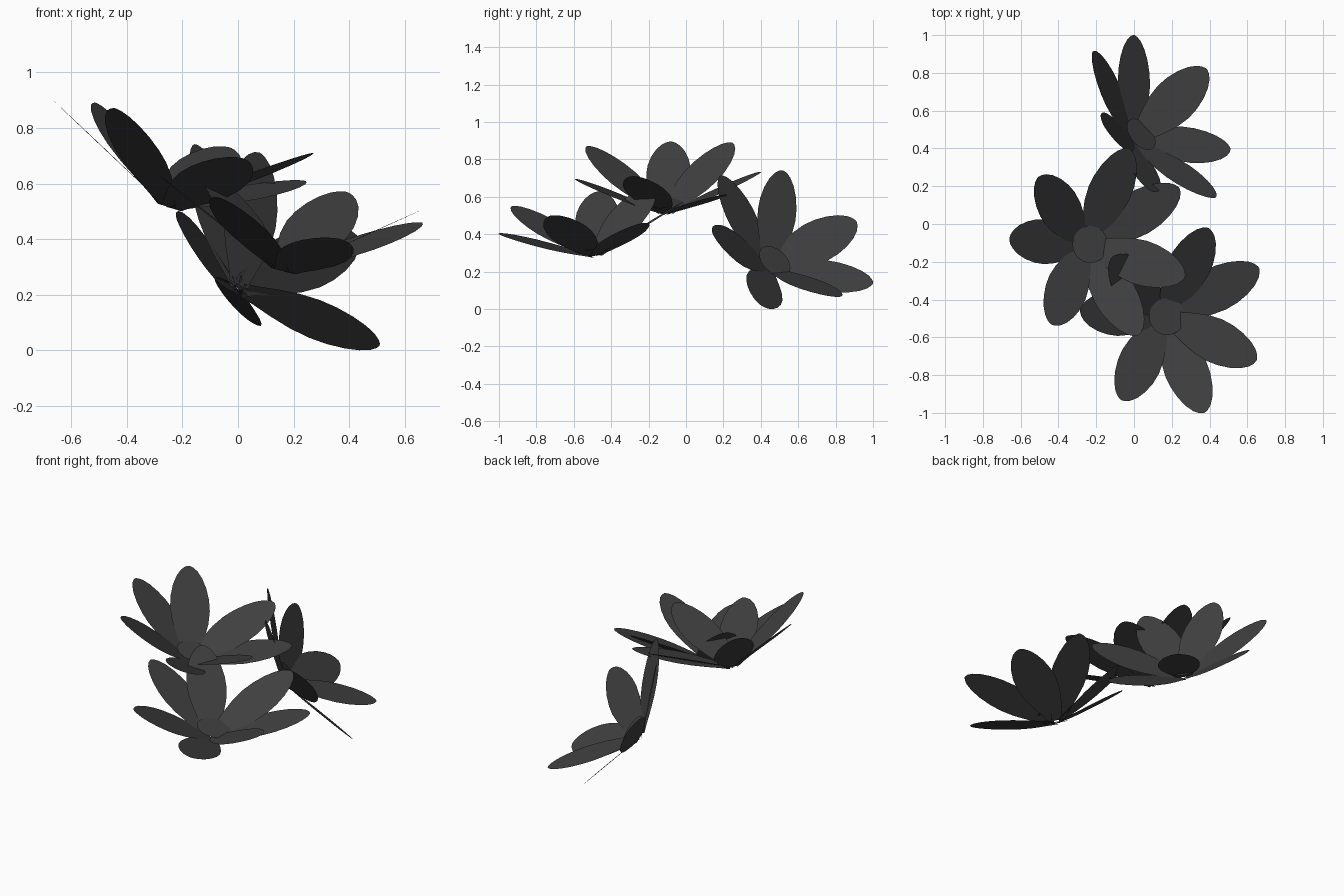
import bpy, bmesh
from math import radians
from mathutils import Vector, Matrix

if "Cube" in bpy.data.objects:
    bpy.data.objects.remove(bpy.data.objects["Cube"])

# half-widths of a flat petal along its length (fraction, half-width)
PROFILE = [(0.03, 0.042), (0.12, 0.056), (0.25, 0.084), (0.4, 0.109),
           (0.54, 0.119), (0.66, 0.115), (0.78, 0.100), (0.88, 0.077),
           (0.95, 0.050), (0.985, 0.026), (1.0, 0.006)]

# centre where the petals meet, axis, tips of the seven petals, extra roll (degrees)
BLOSSOMS = {
    "back": ((0.0, 0.443, 0.222), (0.63, 0.53, 0.57),
             [(0.08, 0.18, 0.71), (-0.22, 0.91, 0.47), (0.0, 1.0, 0.14),
              (0.385, 0.82, 0.065), (0.51, 0.40, 0.02), (0.43, 0.14, 0.41),
              (-0.16, 0.52, 0.74)], {}),
    "left": ((-0.25, -0.11, 0.507), (0.30, 0.03, 0.95),
             [(-0.03, 0.40, 0.73), (0.24, 0.19, 0.61), (0.27, -0.28, 0.71),
              (0.02, -0.59, 0.69), (-0.44, -0.53, 0.87), (-0.66, -0.08, 0.895),
              (-0.51, 0.245, 0.89)], {2: 8}),
    "front": ((0.16, -0.49, 0.28), (0.25, 0.0, 0.96),
              [(0.39, -0.02, 0.57), (0.66, -0.23, 0.46), (0.65, -0.72, 0.50),
               (0.37, -1.0, 0.40), (-0.07, -0.93, 0.55), (-0.285, -0.46, 0.63),
               (-0.12, -0.18, 0.66)], {2: 18}),
}

dark = bpy.data.materials.new("dark_grey")
dark.diffuse_color = (0.05, 0.05, 0.05, 1)
dark.use_nodes = True
dark.node_tree.nodes["Principled BSDF"].inputs["Base Color"].default_value = dark.diffuse_color


def finish(name, bm):
    mesh = bpy.data.meshes.new(name)
    bm.to_mesh(mesh)
    bm.free()
    mesh.materials.append(dark)
    obj = bpy.data.objects.new(name, mesh)
    bpy.context.collection.objects.link(obj)
    return obj


def petal(name, centre, tip, axis, roll):
    along = tip - centre
    side = Matrix.Rotation(radians(roll), 3, along) @ axis.cross(along).normalized()
    pts = [centre + along * t - side * w for t, w in PROFILE]
    pts += [centre + along * t + side * w for t, w in reversed(PROFILE)]
    bm = bmesh.new()
    face = bm.faces.new([bm.verts.new(p) for p in pts])
    face.normal_update()
    # the upper face looks towards the blossom's axis
    if face.normal.dot(axis) < 0:
        face.normal_flip()
    finish(name, bm)


def heart(name, centre, axis):
    # thin flat disc sitting in the cup formed by the petals
    bm = bmesh.new()
    bmesh.ops.create_circle(bm, cap_ends=True, segments=32, radius=0.098)
    obj = finish(name, bm)
    obj.location = centre + axis * 0.06
    obj.rotation_mode = 'QUATERNION'
    obj.rotation_quaternion = axis.to_track_quat('Z', 'Y')


for label, (c, a, tips, rolls) in BLOSSOMS.items():
    centre, axis = Vector(c), Vector(a).normalized()
    for i, t in enumerate(tips):
        petal(f"{label}_blossom_petal_{i + 1}", centre, Vector(t), axis,
              rolls.get(i, 0))
    heart(f"{label}_blossom_centre", centre, axis)
